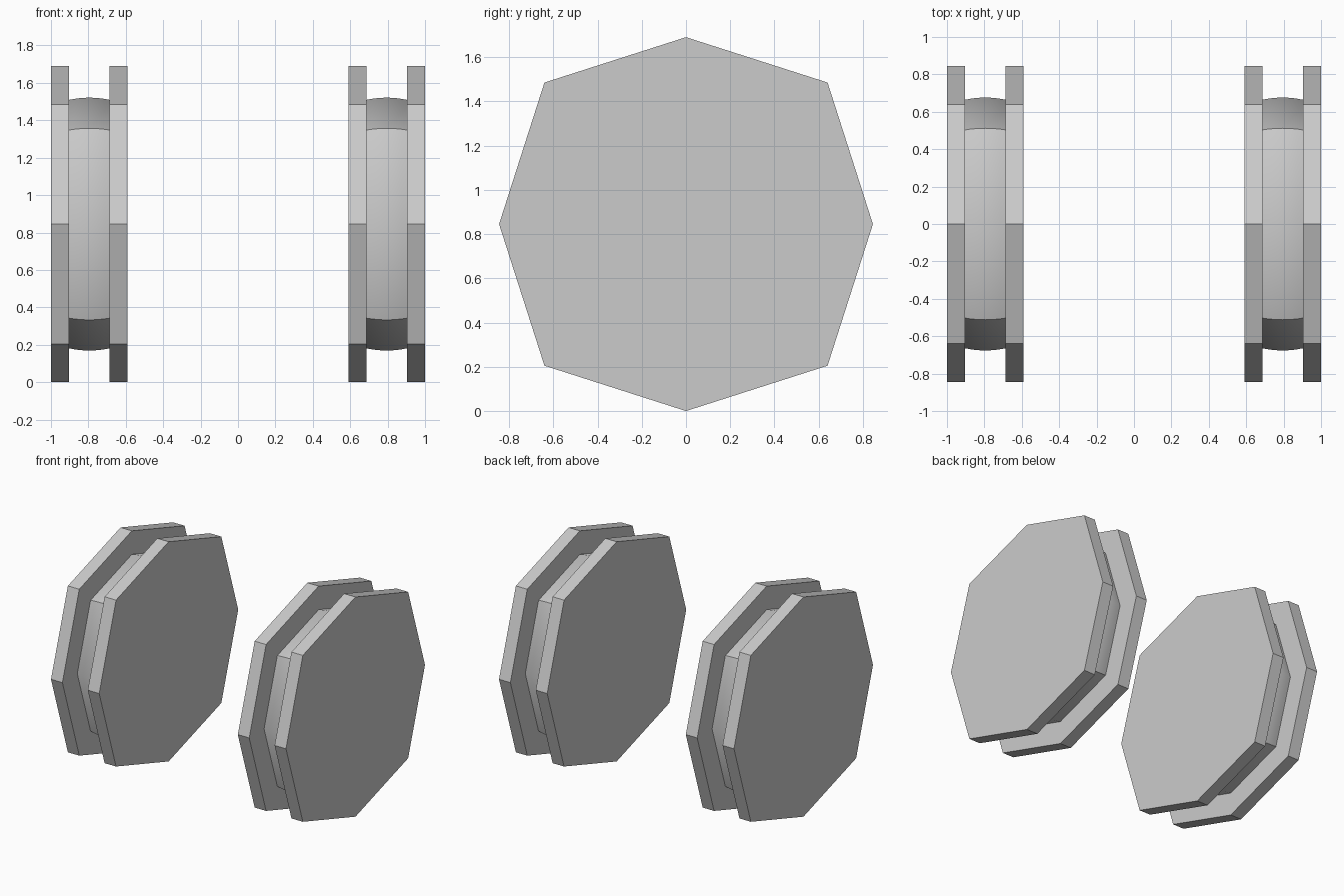
import bpy
import math

cube = bpy.data.objects.get("Cube")
if cube:
    bpy.data.objects.remove(cube)

AXIS_RADIUS = 0.845      # corners on the vertical and horizontal axes
DIAGONAL_RADIUS = 0.905  # corners between them

grey = bpy.data.materials.new("plain_grey")
grey.use_nodes = True
colour = (0.6, 0.6, 0.6, 1)
grey.diffuse_color = colour
grey.node_tree.nodes["Principled BSDF"].inputs["Base Color"].default_value = colour


def octagonal_part(name, profile):
    """Loft octagons along x from (x, scale) pairs and cap both ends."""
    verts, faces = [], []
    for x, scale in profile:
        for i in range(8):
            radius = scale * (DIAGONAL_RADIUS if i % 2 else AXIS_RADIUS)
            angle = i * math.pi / 4
            verts.append((x, radius * math.cos(angle),
                          AXIS_RADIUS + radius * math.sin(angle)))
    for ring in range(len(profile) - 1):
        for i in range(8):
            a, b = ring * 8 + i, ring * 8 + (i + 1) % 8
            faces.append((a, b, b + 8, a + 8))
    last = len(verts) - 8
    faces.append(tuple(reversed(range(8))))
    faces.append(tuple(range(last, last + 8)))
    mesh = bpy.data.meshes.new(name)
    mesh.from_pydata(verts, [], faces)
    mesh.materials.append(grey)
    part = bpy.data.objects.new(name, mesh)
    bpy.context.collection.objects.link(part)
    return part


# Each wheel: two flat plates around a slightly barrelled hub
for side, centre in (("left", 0.795), ("right", -0.795)):
    for place, sign in (("outer", 1), ("inner", -1)):
        direction = sign * (1 if centre > 0 else -1)
        edges = sorted(centre + direction * d for d in (0.108, 0.205))
        octagonal_part(f"{side}_{place}_plate", [(x, 1) for x in edges])

    steps = [i / 4 for i in range(-4, 5)]
    hub = octagonal_part(f"{side}_hub", [
        (centre + 0.108 * t, 0.8 - 0.014 * t * t) for t in steps])

    # Soften the shallow corners, keep the steep ones sharp
    bpy.ops.object.select_all(action="DESELECT")
    hub.select_set(True)
    bpy.context.view_layer.objects.active = hub
    bpy.ops.object.shade_smooth_by_angle(angle=math.radians(45))
